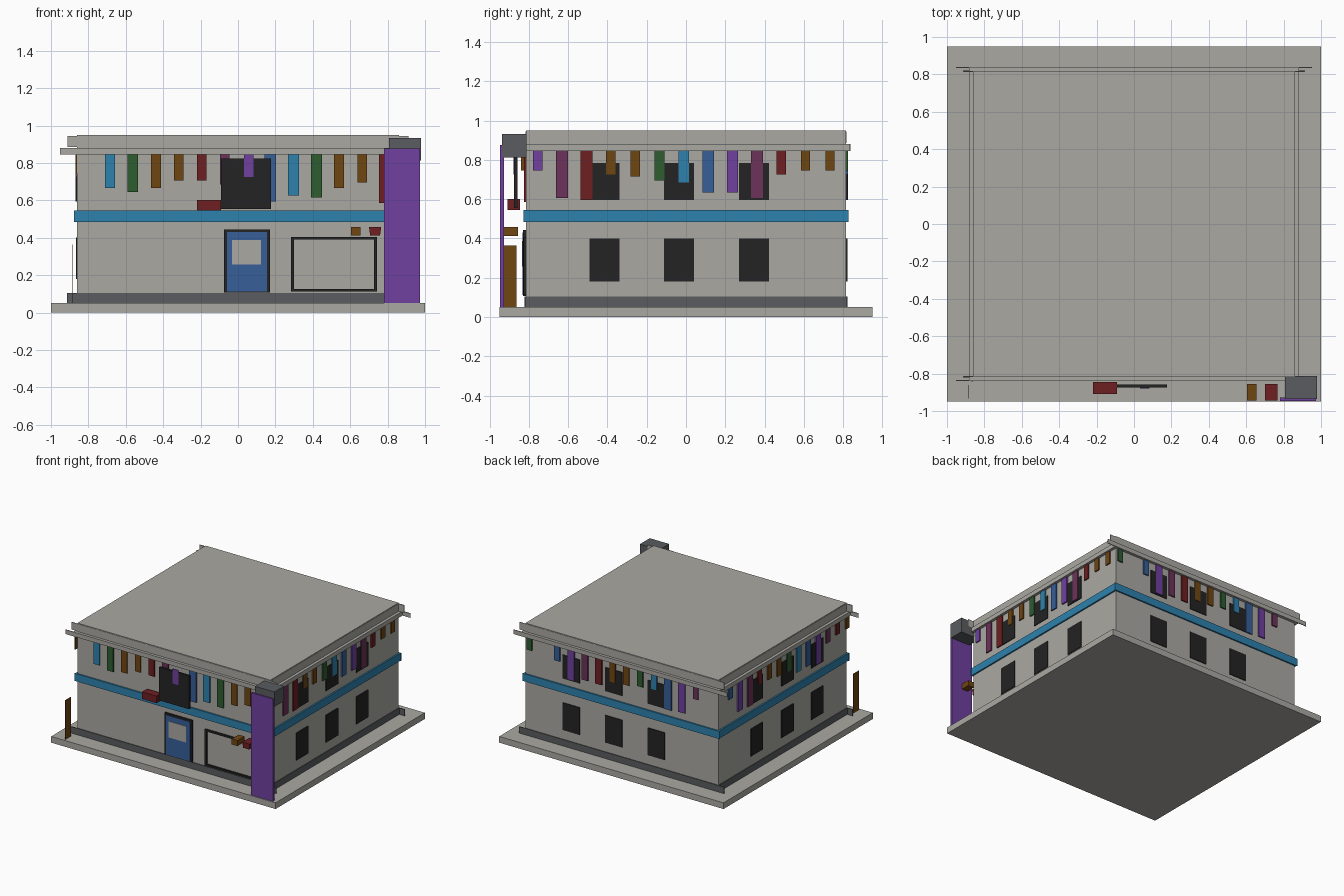
import bpy

if "Cube" in bpy.data.objects:
    bpy.data.objects.remove(bpy.data.objects["Cube"], do_unlink=True)


def material(name, rgb):
    m = bpy.data.materials.new(name)
    m.use_nodes = True
    m.diffuse_color = (*rgb, 1)
    m.node_tree.nodes["Principled BSDF"].inputs["Base Color"].default_value = (*rgb, 1)
    return m


stone = material("warm_grey", (.405, .397, .365))
slate = material("slate_grey", (.1, .107, .117))
sky = material("sky_blue", (.026, .223, .42))
blue = material("denim_blue", (.038, .114, .32))
purple = material("purple", (.162, .051, .352))
plum = material("plum", (.15, .032, .1))
red = material("dark_red", (.156, .014, .016))
brown = material("brown", (.162, .061, .006))
green = material("green", (.026, .107, .03))
black = material("black", (.017, .017, .017))


def box(name, x, y, z, mat):
    """Box from (low, high) ranges along each axis."""
    bpy.ops.mesh.primitive_cube_add(size=1, location=[(a + b) / 2 for a, b in (x, y, z)])
    ob = bpy.context.object
    ob.name = name
    ob.scale = [b - a for a, b in (x, y, z)]
    bpy.ops.object.transform_apply(location=False, rotation=False, scale=True)
    ob.data.materials.append(mat)
    return ob


HX, HY = .86, .816


def plate(name, side, u, z, mat, out=.006):
    """Thin plate lying on the outside of one wall."""
    if side in ("front", "back"):
        y = (-HY - out, -HY) if side == "front" else (HY, HY + out)
        return box(name, u, y, z, mat)
    x = (-HX - out, -HX) if side == "left_end" else (HX, HX + out)
    return box(name, x, u, z, mat)


# Ground slab and main block
box("ground_slab", (-1, 1), (-.95, .95), (0, .05), stone)
box("walls", (-HX, HX), (-HY, HY), (.05, .95), stone)

# Trim bands around the block, with long boards on the front and back
for name, grow, reach, z, mat in (
        ("base_board", .006, .914, (.052, .104), slate),
        ("middle_band", .012, .877, (.484, .545), sky),
        ("cornice", .023, .952, (.846, .881), stone),
        ("parapet", .002, .912, (.885, .944), stone)):
    x, y = HX + grow, HY + grow
    box(name, (-x, x), (-y, y), z, mat)
    for side, s in (("front", -1), ("back", 1)):
        edge = sorted((s * y, s * (y - .006)))
        box(name + "_" + side, (-reach, reach), edge, z, mat)

# Windows on three walls
for side, centres in (("right_end", (-.415, -.036, .347)),
                      ("left_end", (-.44, -.06, .33)),
                      ("back", (-.31, .07, .45))):
    for c in centres:
        for floor, z in (("lower", (.18, .4)), ("upper", (.595, .785))):
            plate(f"{floor}_window_{side}", side, (c - .076, c + .076), z, black)

# Hanging banners: colour letters, then drops in hundredths
CODE = dict(s=sky, b=blue, p=purple, m=plum, r=red, o=brown, g=green)
DROPS = (10, 24, 25, 12, 13, 15, 16, 21, 21, 24, 12, 10, 10)
FRONT = (18, 20, 18, 14, 14, 16, 12, 25, 22, 23, 18, 15, 26)
for side, start, step, letters, drops in (
        ("front", -.684, .1225, "sgoormpbsgoor", FRONT),
        ("right_end", -.755, .124, "pmroogsbpmroo", DROPS),
        ("back", .82, -.1235, "g-bpmroogsbpm", DROPS[::-1]),
        ("left_end", .67, -.124, "bpmroogsbpmro", DROPS)):
    for i, (letter, drop) in enumerate(zip(letters, drops)):
        if letter == "-" or (side == "front" and letter == "p"):
            continue
        c = start + i * step
        w = .018 + .0005 * drop
        plate(f"banner_{side}", side, (c - w, c + w), (.845 - drop / 100, .845), CODE[letter], .01)

# Door with frame and glazing
plate("door_frame", "front", (-.075, .171), (.107, .444), black, .014)
plate("door", "front", (-.06, .156), (.113, .43), blue, .017)
plate("door_pane", "front", (-.032, .122), (.257, .387), stone, .02)

# Shop window frame
for u, z in (((.283, .3), (.112, .405)), ((.727, .743), (.112, .405)),
             ((.283, .743), (.112, .126)), ((.283, .743), (.39, .405))):
    plate("shop_window_frame", "front", u, z, black, .012)

# Hanging board with a banner and red box
box("sign_board", (-.092, .177), (-.875, -.857), (.555, .823), black)
box("sign_banner", (.033, .083), (-.879, -.875), (.725, .845), purple)
box("sign_box", (-.22, -.09), (-.908, -.845), (.545, .602), red)

# Corner pylon: purple panel and grey cap
box("pylon_panel", (.78, .973), (-.946, -.928), (.052, .877), purple)
box("pylon_cap", (.807, .979), (-.936, -.812), (.812, .932), slate)

# Row of small lamps
for x, w, mat in ((.63, .026, brown), (.733, .033, red), (.85, .026, brown)):
    lamp = box("lamp", (x - w, x + w), (-.944, -.855), (.413, .457), mat)
    if mat is red:
        for v in lamp.data.vertices:
            if v.co.z < 0:
                v.co.x *= .8

# Thin upright board by the far corner
box("upright_board", (-.888, -.884), (-.932, -.862), (.05, .365), brown)
